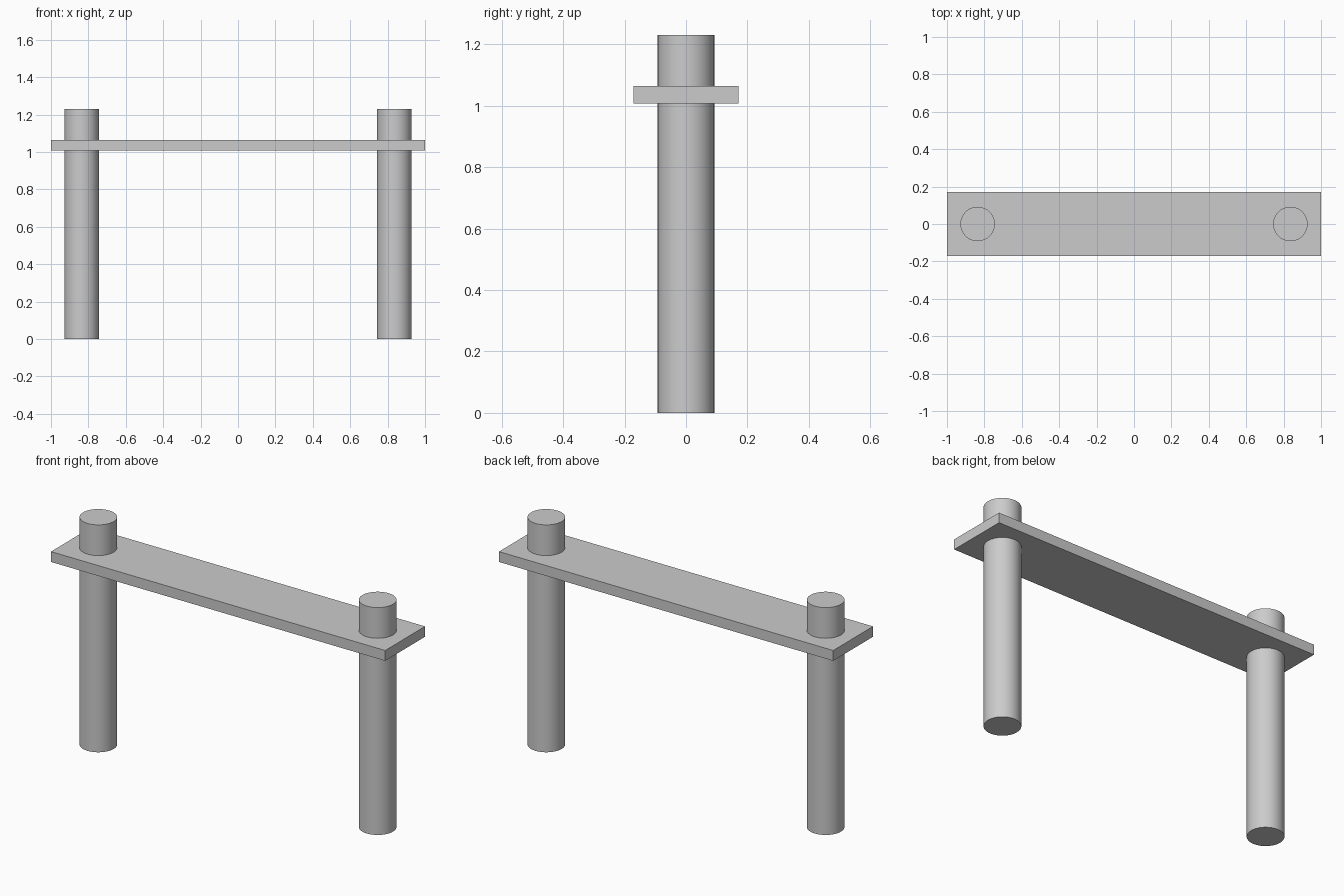
import bpy

if "Cube" in bpy.data.objects:
    bpy.data.objects.remove(bpy.data.objects["Cube"])

POST_X, POST_R, POST_H = 0.836, 0.092, 1.23
BOARD_Z0, BOARD_Z1, BOARD_W = 1.008, 1.064, 0.341


def post(name, x):
    bpy.ops.mesh.primitive_cylinder_add(vertices=64, radius=POST_R, depth=POST_H,
                                        location=(x, 0, POST_H / 2))
    obj = bpy.context.object
    obj.name = name
    bpy.ops.object.shade_smooth_by_angle()


# Two round posts passing through the board
for side, name in ((-1, "left_post"), (1, "right_post")):
    post(name, side * POST_X)

# Flat cross board
bpy.ops.mesh.primitive_cube_add(size=1, location=(0, 0, (BOARD_Z0 + BOARD_Z1) / 2))
board = bpy.context.object
board.name = "cross_board"
board.scale = (2, BOARD_W, BOARD_Z1 - BOARD_Z0)
bpy.ops.object.transform_apply(location=False, rotation=False, scale=True)
